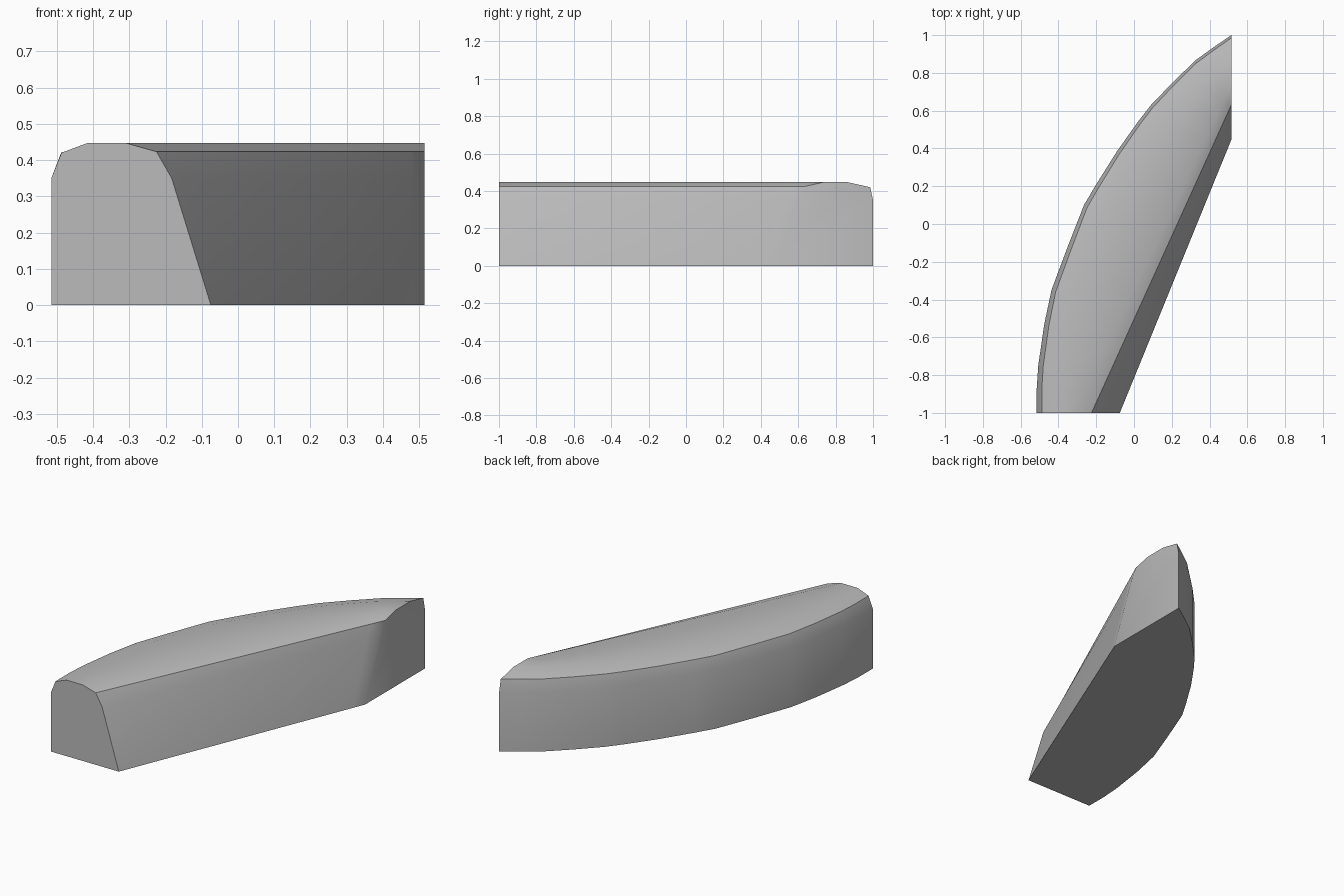
import bpy, bmesh
from math import radians, sin, cos
from mathutils import Vector

cube = bpy.data.objects.get("Cube")
if cube:
    bpy.data.objects.remove(cube)

stone = bpy.data.materials.new("stone_grey")
stone.use_nodes = True
GREY = (0.5, 0.5, 0.5, 1)
stone.diffuse_color = GREY
stone.node_tree.nodes["Principled BSDF"].inputs["Base Color"].default_value = GREY

# Curved outer wall, seen in plan
outer = [Vector(p) for p in (
    (-0.515, -1), (-0.515, -0.87), (-0.507, -0.75), (-0.475, -0.53), (-0.437, -0.35),
    (-0.355, -0.13), (-0.265, 0.1), (-0.2, 0.21), (-0.09, 0.385), (0.02, 0.54),
    (0.09, 0.63), (0.21, 0.755), (0.33, 0.87), (0.42, 0.935), (0.515, 1))]
# Outer rim: inset at each end, height
rim = [(0, 0, 0), (0, 0, 0.35), (0.028, 0.015, 0.42), (0.1, 0.135, 0.447)]
# Straight inner side: x at the front end, y at the far end, height
inner = [(-0.31, 0.735, 0.447), (-0.225, 0.63, 0.423),
         (-0.183, 0.588, 0.35), (-0.075, 0.445, 0)]

bm = bmesh.new()
lengths = [0]
for a, b in zip(outer, outer[1:]):
    lengths.append(lengths[-1] + (b - a).length)

# Cross-sections from the front end to the far end
sections = []
for point, length in zip(outer, lengths):
    t = length / lengths[-1]
    turn = radians(90 * t)
    inward = Vector((cos(turn), -sin(turn)))
    ring = []
    for start, end, z in rim:
        p = point + inward * (start + (end - start) * t)
        ring.append(bm.verts.new((p.x, p.y, z)))
    for x, y, z in inner:
        p = Vector((x, -1)).lerp(Vector((0.515, y)), t)
        ring.append(bm.verts.new((p.x, p.y, z)))
    sections.append(ring)

# Walls, rounded top and underside
count = len(sections[0])
for a, b in zip(sections, sections[1:]):
    for i in range(count):
        j = (i + 1) % count
        if j:
            bm.faces.new((a[i], a[j], b[j], b[i]))
bm.faces.new([r[0] for r in sections] + [r[-1] for r in reversed(sections)])

# Flat cut ends
bm.faces.new(sections[0])
bm.faces.new(sections[-1])
bmesh.ops.dissolve_degenerate(bm, dist=0.0001, edges=bm.edges)
bmesh.ops.recalc_face_normals(bm, faces=bm.faces)

mesh = bpy.data.meshes.new("curved_kerb_block")
bm.to_mesh(mesh)
bm.free()
mesh.materials.append(stone)
block = bpy.data.objects.new("curved_kerb_block", mesh)
bpy.context.collection.objects.link(block)

bpy.ops.object.select_all(action='DESELECT')
block.select_set(True)
bpy.context.view_layer.objects.active = block
bpy.ops.object.shade_smooth_by_angle(angle=radians(35))
